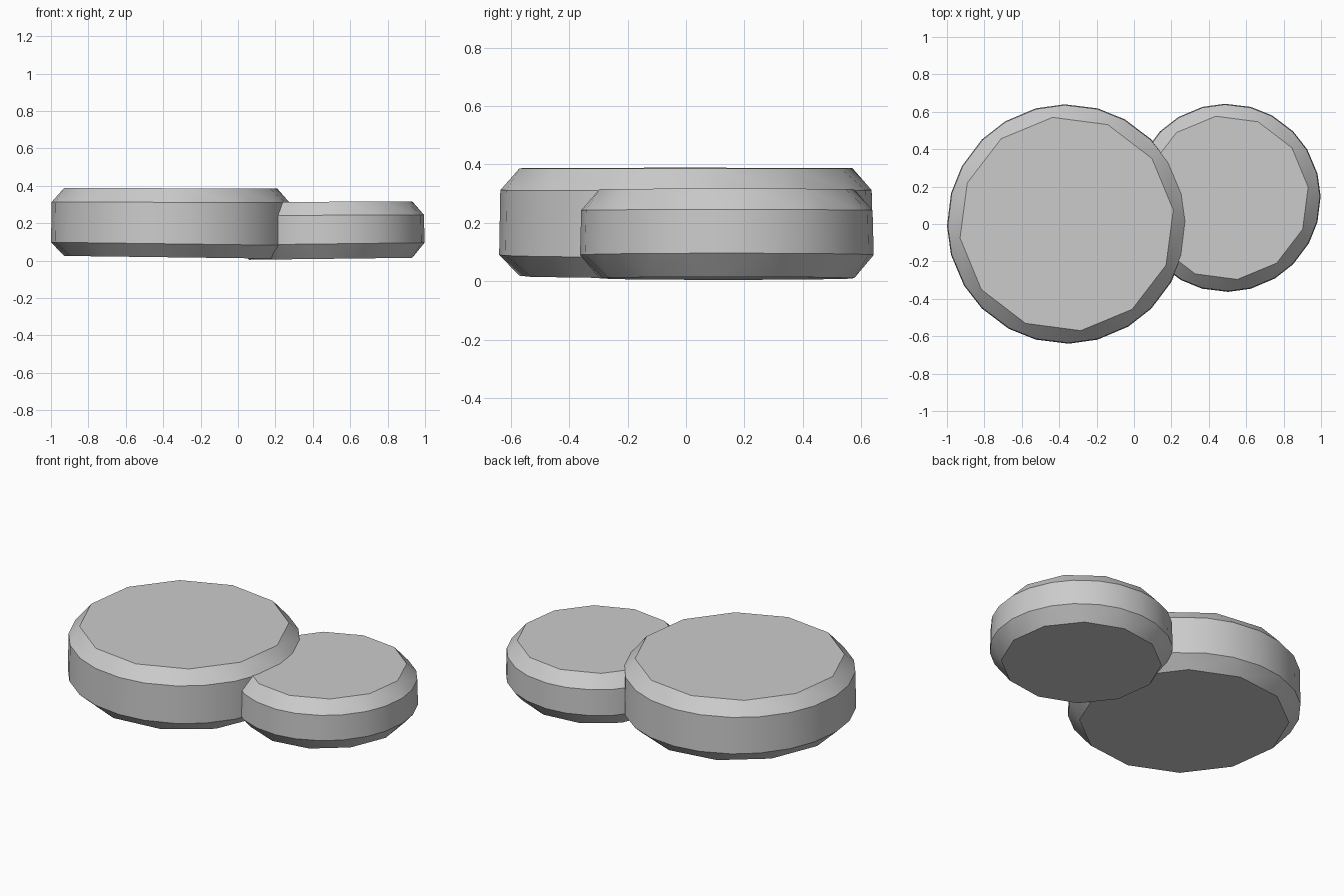
import bpy, bmesh, math

if "Cube" in bpy.data.objects:
    bpy.data.objects.remove(bpy.data.objects["Cube"])

stone = bpy.data.materials.new("stone_grey")
stone.diffuse_color = (0.6, 0.6, 0.6, 1)
stone.use_nodes = True
stone.node_tree.nodes["Principled BSDF"].inputs["Base Color"].default_value = stone.diffuse_color

SIDES = 12


def slab(name, cx, cy, rim_r, cap_r, heights, top_tilt, base_tilt):
    """Chamfered disc: 24-sided wall, with 12-sided caps staggered top to bottom."""
    bm = bmesh.new()
    z_base, z_low, z_up, z_top = heights

    def ring(angles, r, z, tilt):
        return [bm.verts.new((cx + r * math.cos(math.radians(a)),
                              cy + r * math.sin(math.radians(a)),
                              z + tilt * r * math.cos(math.radians(a))))
                for a in angles]

    step = 360 / SIDES
    wall = [a for i in range(SIDES) for a in (i * step + 1, i * step + 15)]
    top = ring([i * step + 7.5 for i in range(SIDES)], cap_r, z_top, top_tilt)
    up = ring(wall, rim_r - 0.004, z_up, top_tilt)
    low = ring(wall, rim_r, z_low, base_tilt)
    base = ring([i * step + 22.5 for i in range(SIDES)], cap_r, z_base, base_tilt)

    # Caps
    bm.faces.new(top)
    bm.faces.new(base[::-1])
    n = SIDES * 2
    # Wall
    for j in range(n):
        k = (j + 1) % n
        bm.faces.new((low[j], low[k], up[k], up[j]))
    # Chamfers: each cap corner fans onto two wall corners
    for i in range(SIDES):
        k = (i + 1) % SIDES
        a, b, c, d = [(2 * i + s) % n for s in range(4)]
        bm.faces.new((top[i], up[a], up[b]))
        bm.faces.new((top[i], up[b], up[c], top[k]))
        bm.faces.new((base[i], low[c], low[b]))
        bm.faces.new((base[i], base[k], low[d], low[c]))
    bmesh.ops.recalc_face_normals(bm, faces=bm.faces)

    mesh = bpy.data.meshes.new(name)
    bm.to_mesh(mesh)
    bm.free()
    mesh.materials.append(stone)
    obj = bpy.data.objects.new(name, mesh)
    bpy.context.collection.objects.link(obj)
    bpy.ops.object.select_all(action='DESELECT')
    obj.select_set(True)
    bpy.context.view_layer.objects.active = obj
    bpy.ops.object.shade_smooth_by_angle(angle=math.radians(30))
    return obj


# Large stepping stone, leaning very slightly
slab("large_stone", -0.36, 0.0, 0.64, 0.575, (0.018, 0.09, 0.312, 0.387), -0.003, -0.013)
# Small stepping stone, tucked against it
slab("small_stone", 0.495, 0.14, 0.503, 0.44, (0.010, 0.09, 0.243, 0.315), 0.005, 0.012)
